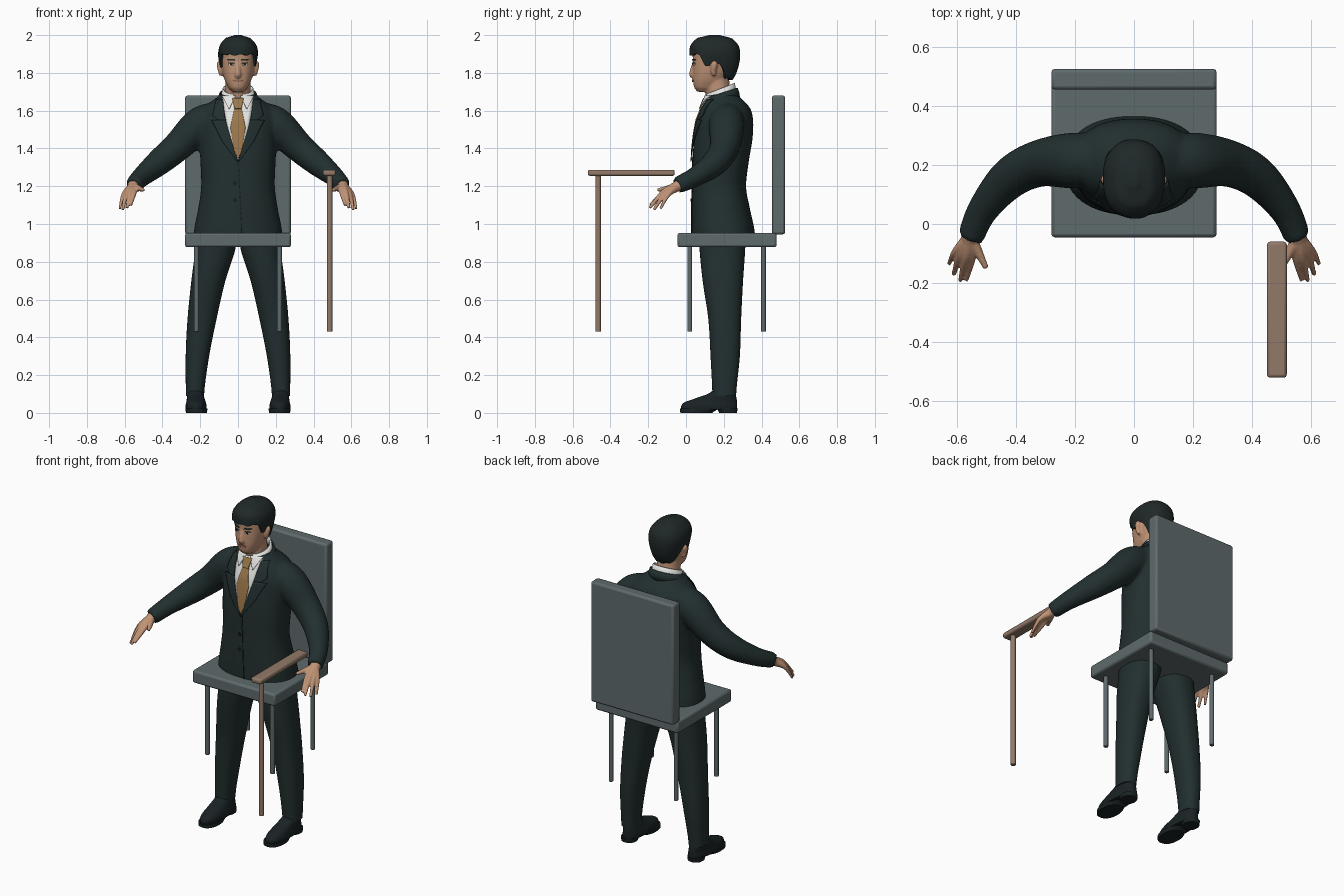
import bpy, bmesh, math
from mathutils import Vector

if "Cube" in bpy.data.objects:
    bpy.data.objects.remove(bpy.data.objects["Cube"])


def material(name, r, g, b):
    m = bpy.data.materials.new(name)
    m.use_nodes = True
    m.diffuse_color = (r, g, b, 1)
    m.node_tree.nodes["Principled BSDF"].inputs["Base Color"].default_value = (r, g, b, 1)
    return m


SUIT = material("dark suit", .016, .028, .028)
HAIR = material("black hair", .014, .021, .021)
SHOE = material("black leather", .010, .016, .018)
SKIN = material("skin", .52, .29, .18)
SHIRT = material("white cloth", .78, .78, .76)
TIE = material("tan tie", .34, .19, .07)
GREY = material("grey chair", .115, .145, .15)
WOOD = material("cane wood", .29, .195, .14)
LIPS = material("lips", .36, .16, .11)


def finish(name, bm, mat, blend=0, smooths=4, solid=0, bevel=0):
    """Turn a bmesh into a shaded object; blend fuses overlapping volumes."""
    bmesh.ops.recalc_face_normals(bm, faces=bm.faces)
    me = bpy.data.meshes.new(name)
    bm.to_mesh(me)
    bm.free()
    me.materials.append(mat)
    ob = bpy.data.objects.new(name, me)
    bpy.context.collection.objects.link(ob)
    bpy.ops.object.select_all(action='DESELECT')
    ob.select_set(True)
    bpy.context.view_layer.objects.active = ob
    bpy.ops.object.shade_smooth_by_angle(angle=math.radians(40))
    if blend:
        mod = ob.modifiers.new("Fuse", 'REMESH')
        mod.mode, mod.voxel_size, mod.use_smooth_shade = 'VOXEL', blend, True
        mod = ob.modifiers.new("Soften", 'SMOOTH')
        mod.iterations = smooths
    if solid:
        mod = ob.modifiers.new("Thickness", 'SOLIDIFY')
        mod.thickness, mod.offset = solid, 0
    if bevel:
        mod = ob.modifiers.new("Rounded", 'BEVEL')
        mod.width, mod.segments = bevel, 2
    return ob


def spline(rows, i, u):
    """Catmull-Rom blend of rows i and i+1."""
    a, b, c, d = (rows[min(max(k, 0), len(rows) - 1)] for k in (i - 1, i, i + 1, i + 2))
    return [.5 * (2*q + (r-p)*u + (2*p-5*q+4*r-s)*u*u + (3*q-p-3*r+s)*u**3)
            for p, q, r, s in zip(a, b, c, d)]


def section(rings, z):
    """Centre x, half width, front y, back y at height z."""
    i = max([k for k in range(len(rings) - 1) if rings[k][0] <= z], default=0)
    u = (z - rings[i][0]) / (rings[i+1][0] - rings[i][0])
    return spline(rings, i, min(max(u, 0), 1))[1:]


def rim(sec, a, p=2.3):
    cx, w, yf, yb = sec
    power = lambda v: math.copysign(abs(v) ** (2 / p), v)
    return cx + w * power(math.sin(a)), (yf + yb) / 2 - (yb - yf) / 2 * power(math.cos(a))


def skin_rows(bm, rows, closed=True, caps=True):
    vs = [[bm.verts.new(c) for c in row] for row in rows]
    n = len(vs[0])
    for a, b in zip(vs, vs[1:]):
        for k in range(n if closed else n - 1):
            bm.faces.new((a[k], a[(k+1) % n], b[(k+1) % n], b[k]))
    if caps:
        bm.faces.new(vs[0])
        bm.faces.new(vs[-1])


def loft(bm, rings, steps=30, sides=40):
    rows = []
    for s in range(steps + 1):
        z = rings[0][0] + (rings[-1][0] - rings[0][0]) * s / steps
        sec = section(rings, z)
        rows.append([(*rim(sec, math.tau * k / sides), z) for k in range(sides)])
    skin_rows(bm, rows)


def tube(bm, pts, side=1, sides=20, sub=6):
    """Round limb through (x, y, z, radius) points."""
    path = [spline(pts, i, j / sub) for i in range(len(pts) - 1) for j in range(sub)] + [pts[-1]]
    mid = [Vector((p[0] * side, p[1], p[2])) for p in path]
    rows, n = [], Vector((.31, .52, .8))
    for k, c in enumerate(mid):
        t = (mid[min(k+1, len(mid)-1)] - mid[max(k-1, 0)]).normalized()
        n = (n - t * n.dot(t)).normalized()
        b = t.cross(n)
        rows.append([c + path[k][3] * (n * math.cos(a) + b * math.sin(a))
                     for a in (math.tau * j / sides for j in range(sides))])
    skin_rows(bm, rows)


def plate(name, rings, rows, mat, lift, side=1, solid=.004, steps=8):
    """Thin cloth or face detail lying on the front of a loft; rows are (z, x0, x1)."""
    out = []
    for i in range(len(rows) - 1):
        for s in range(steps + (i == len(rows) - 2)):
            z, x0, x1 = (p + (q - p) * s / steps for p, q in zip(rows[i], rows[i+1]))
            cx, w, yf, yb = section(rings, z)
            line = []
            for k in range(9):
                x = x0 + (x1 - x0) * k / 8
                h = max(0, 1 - min(1, abs(x / w)) ** 2.3) ** (1 / 2.3)
                line.append((x * side, (yf + yb) / 2 - (yb - yf) / 2 * h - lift, z))
            out.append(line)
    bm = bmesh.new()
    skin_rows(bm, out, closed=False, caps=False)
    return finish(name, bm, mat, solid=solid)


def box(name, lo, hi, mat, bevel):
    bm = bmesh.new()
    bmesh.ops.create_cube(bm, size=1)
    for v in bm.verts:
        v.co = [l + (h - l) * (c + .5) for l, h, c in zip(lo, hi, v.co)]
    return finish(name, bm, mat, bevel=bevel)


def rod(name, x, y, z0, z1, r, mat):
    bm = bmesh.new()
    tube(bm, [(x, y, z0, r), (x, y, z1, r)], sides=16, sub=1)
    return finish(name, bm, mat, bevel=.003)


# Chair and cane
box("seat", (-.28, -.045, .877), (.28, .48, .953), GREY, .012)
box("chair_back", (-.28, .455, .945), (.28, .525, 1.68), GREY, .012)
for x in (-.22, .22):
    for y in (.02, .41):
        rod("chair_leg", x, y, .43, .89, .013, GREY)
rod("cane_shaft", .485, -.465, .43, 1.26, .015, WOOD)
box("cane_handle", (.45, -.52, 1.255), (.517, -.06, 1.287), WOOD, .01)

# Jacket: body and sleeves fused together
TORSO = [(.885, 0, .235, .04, .362), (.95, 0, .235, .03, .365), (1.1, 0, .208, .03, .335),
         (1.2, 0, .195, .033, .318), (1.35, 0, .2, .035, .335), (1.45, 0, .205, .043, .352),
         (1.55, 0, .205, .06, .356), (1.61, 0, .185, .083, .342), (1.65, 0, .14, .1, .31),
         (1.69, 0, .088, .115, .265)]
ARM = [(.1, .215, 1.57, .08), (.2, .215, 1.525, .095), (.32, .205, 1.41, .08),
       (.42, .155, 1.325, .07), (.51, .05, 1.25, .053), (.553, -.045, 1.205, .045)]
bm = bmesh.new()
loft(bm, TORSO)
for side in (-1, 1):
    tube(bm, ARM, side)
finish("jacket", bm, SUIT, blend=.011)

# Shirt front, tie, lapels, seam and buttons
plate("shirt_front", TORSO, [(1.34, -.002, .002), (1.5, -.055, .055), (1.67, -.085, .085)], SHIRT, .003)
plate("tie_blade", TORSO, [(1.35, -.003, .003), (1.39, -.022, .022), (1.51, -.04, .04),
                           (1.62, -.017, .017)], TIE, .008)
plate("tie_knot", TORSO, [(1.61, -.018, .018), (1.665, -.03, .03)], TIE, .012, solid=.008)
for side in (-1, 1):
    plate("lapel", TORSO, [(1.33, 0, .004), (1.44, .034, .085), (1.55, .066, .14)], SUIT, .008, side)
    plate("upper_lapel", TORSO, [(1.55, .066, .105), (1.575, .07, .135), (1.66, .08, .115)], SUIT, .008, side)
    plate("collar_wing", TORSO, [(1.61, .045, .05), (1.68, .012, .085)], SHIRT, .012, side)
plate("jacket_seam", TORSO, [(.95, .018, .022), (1.34, 0, .004)], SHOE, .001)
for z in (1.127, 1.217):
    plate("button", TORSO, [(z-.009, -.016, -.006), (z, -.021, -.001), (z+.009, -.016, -.006)], SHOE, .004)

# Shirt collar and jacket collar: bands that rise towards the nape
for name, mat, rx, ry, low, high, a0 in (("shirt_collar", SHIRT, .082, .078, 1.655, 1.715, .3),
                                         ("jacket_collar", SUIT, .1, .095, 1.64, 1.69, .9)):
    angles = [a0 + (math.tau - 2 * a0) * k / 40 for k in range(41)]
    rows = [[(rx * g * math.sin(a), .18 - ry * g * math.cos(a), z - .03 * math.cos(a)) for a in angles]
            for z, g in ((low, 1.08), ((low + high) / 2, 1.03), (high, .95))]
    bm = bmesh.new()
    skin_rows(bm, rows, closed=False, caps=False)
    finish(name, bm, mat, solid=.008)

# Trousers, shoes, hands
LEG = [(.09, .228, .048, .14, .265), (.3, .215, .062, .13, .285), (.5, .19, .077, .118, .292),
       (.7, .157, .09, .088, .302), (.9, .115, .108, .07, .315)]
UPPER = [(.018, .222, .054, -.025, .27), (.035, .222, .056, -.026, .271), (.055, .222, .052, -.01, .27),
         (.075, .224, .047, .045, .268), (.1, .226, .043, .115, .262), (.125, .227, .038, .145, .255)]
SOLE = [(0, .22, .056, -.03, .14), (.022, .22, .058, -.032, .17)]
HEEL = [(0, .225, .044, .175, .27), (.025, .225, .046, .165, .274)]
WRIST = [(.55, -.02, 1.215, .028), (.556, -.05, 1.198, .028)]
FINGERS = [((.53, -.09, 1.19, .017), (.5, -.15, 1.18, .009)),
           ((.55, -.115, 1.168, .015), (.568, -.19, 1.1, .008)),
           ((.57, -.12, 1.168, .015), (.588, -.192, 1.085, .008)),
           ((.59, -.11, 1.16, .014), (.61, -.17, 1.075, .008)),
           ((.605, -.095, 1.155, .013), (.626, -.135, 1.08, .007))]
for side, word in ((-1, "right"), (1, "left")):
    for part, rings, mat in (("trouser_leg", LEG, SUIT), ("shoe", UPPER, SHOE),
                             ("shoe_sole", SOLE, SHOE), ("shoe_heel", HEEL, SHOE)):
        bm = bmesh.new()
        loft(bm, [(r[0], r[1] * side, *r[2:]) for r in rings], steps=16)
        finish(word + "_" + part, bm, mat)
    bm = bmesh.new()
    for knuckle, tip in FINGERS:
        tube(bm, [*WRIST, knuckle, tip], side, sides=12)
    finish(word + "_hand", bm, SKIN, blend=.005, smooths=2)

# Head with nose, ears and neck fused
HEAD = [(1.7, 0, .03, .06, .14), (1.72, 0, .05, .044, .17), (1.76, 0, .07, .037, .21),
        (1.81, 0, .084, .036, .245), (1.87, 0, .091, .036, .268), (1.93, 0, .088, .036, .265),
        (1.965, 0, .065, .06, .24), (1.985, 0, .03, .1, .2)]
bm = bmesh.new()
loft(bm, HEAD)
tube(bm, [(0, .19, 1.62, .072), (0, .17, 1.7, .068), (0, .16, 1.78, .066)])
tube(bm, [(0, .045, 1.855, .01), (0, .034, 1.815, .013), (0, .034, 1.79, .017), (0, .042, 1.782, .012)])
for side in (-1, 1):
    tube(bm, [(.09, .15, 1.785, .009), (.092, .145, 1.81, .014), (.096, .15, 1.845, .017),
              (.095, .152, 1.862, .01)], side)
finish("head", bm, SKIN, blend=.006, smooths=3)

# Eyes, brows and mouth
for side in (-1, 1):
    plate("eye", HEAD, [(1.839, .027, .042), (1.845, .02, .051), (1.851, .028, .045)], SHIRT, .002, side)
    plate("iris", HEAD, [(1.839, .031, .039), (1.845, .028, .042), (1.851, .031, .039)], HAIR, .004, side)
    plate("eyelid", HEAD, [(1.85, .018, .053), (1.854, .024, .048)], HAIR, .003, side)
    plate("eyebrow", HEAD, [(1.866, .016, .05), (1.873, .02, .058)], HAIR, .003, side)
plate("mouth", HEAD, [(1.752, -.013, .013), (1.759, -.027, .027), (1.766, -.012, .012)], LIPS, .003)

# Hair: a cap that grows from a hairline dipping to sideburns and nape
CAP = [(1.74, 0, .07, .06, .235), (1.8, 0, .088, .03, .268), (1.86, 0, .1, .022, .284),
       (1.91, 0, .105, .019, .286), (1.95, 0, .095, .026, .275), (1.985, 0, .065, .06, .24),
       (2, 0, .02, .12, .18)]
LINE = [(-1, 1.765), (-.55, 1.775), (-.2, 1.84), (.05, 1.87), (.2, 1.83), (.36, 1.835), (.55, 1.9), (1, 1.895)]


def hairline(f):
    for (f0, z0), (f1, z1) in zip(LINE, LINE[1:]):
        if f <= f1:
            return z0 + (z1 - z0) * (f - f0) / (f1 - f0)
    return LINE[-1][1]


rows = [[] for _ in range(22)]
for k in range(72):
    a = math.tau * k / 72
    low = hairline(math.cos(a)) + .004 * math.sin(11 * a)
    for j, row in enumerate(rows):
        u = max(0, j - 1) / 20
        z = low + (2 - low) * math.sin(u * math.pi / 2)
        cx, w, yf, yb = section(CAP, z)
        g = .84 if j == 0 else 1 + .012 * math.sin(7 * a + 9 * u) * (1 - u)
        x, y = rim((cx, w * g, yf + (1-g) * .1, yb - (1-g) * .1), a)
        row.append((x, y, z))
bm = bmesh.new()
skin_rows(bm, rows, caps=False)
bm.verts.ensure_lookup_table()
bm.faces.new(bm.verts[-72:])
finish("hair", bm, HAIR)
